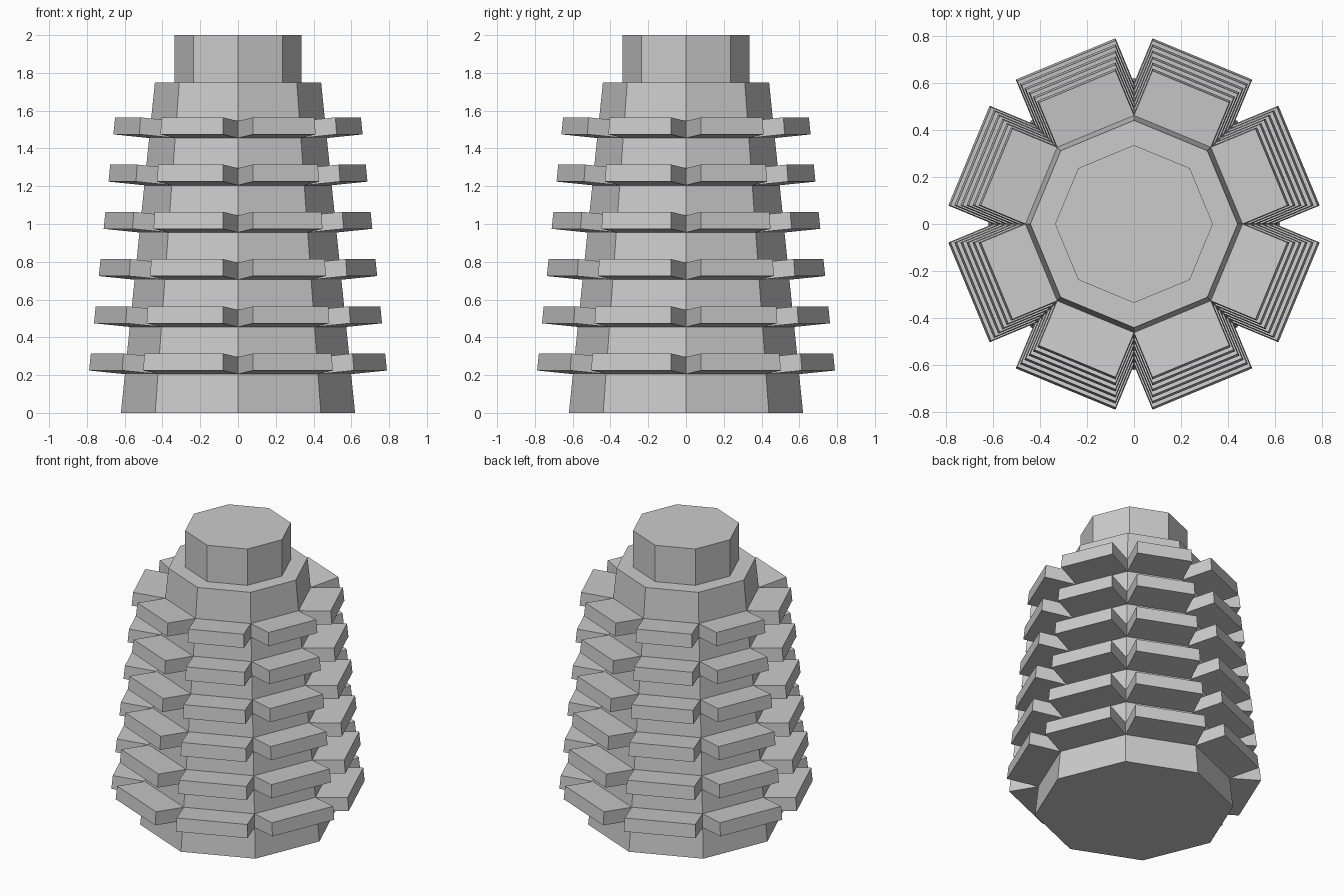
import bpy, bmesh
from math import sin, cos, pi

if "Cube" in bpy.data.objects:
    bpy.data.objects.remove(bpy.data.objects["Cube"])

SIDES = 8
BASE_R, SHOULDER_R, NECK_R = 0.62, 0.44, 0.335
SHOULDER_Z, TOP_Z = 1.75, 2.0
RINGS, PITCH, HALF_BAND, TOOTH = 6, 0.25, 0.045, 0.206


def taper(z):
    return BASE_R + (SHOULDER_R - BASE_R) * z / SHOULDER_Z


# Profile: tapered body with a narrow band per ring of teeth, then the neck
levels = [0.0]
for k in range(1, RINGS + 1):
    levels += [k * PITCH - HALF_BAND, k * PITCH + HALF_BAND]
levels.append(SHOULDER_Z)
profile = [(taper(z), z) for z in levels] + [(NECK_R, SHOULDER_Z), (NECK_R, TOP_Z)]

bm = bmesh.new()
loops = [[bm.verts.new((r * cos(2 * pi * i / SIDES), r * sin(2 * pi * i / SIDES), z))
          for i in range(SIDES)] for r, z in profile]

# Walls between loops, remembering the band faces
bands = []
for k, (lo, hi) in enumerate(zip(loops, loops[1:])):
    for i in range(SIDES):
        j = (i + 1) % SIDES
        f = bm.faces.new((lo[i], lo[j], hi[j], hi[i]))
        if k % 2 == 1 and k < 2 * RINGS:
            bands.append(f)
bm.faces.new(loops[0][::-1])
bm.faces.new(loops[-1])
bm.normal_update()

# Teeth: each band face pushed out along its own normal
result = bmesh.ops.extrude_discrete_faces(bm, faces=bands)
for f in result["faces"]:
    f.normal_update()
    bmesh.ops.translate(bm, verts=list(f.verts), vec=f.normal * TOOTH)
bm.normal_update()

mesh = bpy.data.meshes.new("toothed_body")
bm.to_mesh(mesh)
bm.free()
body = bpy.data.objects.new("toothed_body", mesh)
bpy.context.collection.objects.link(body)
